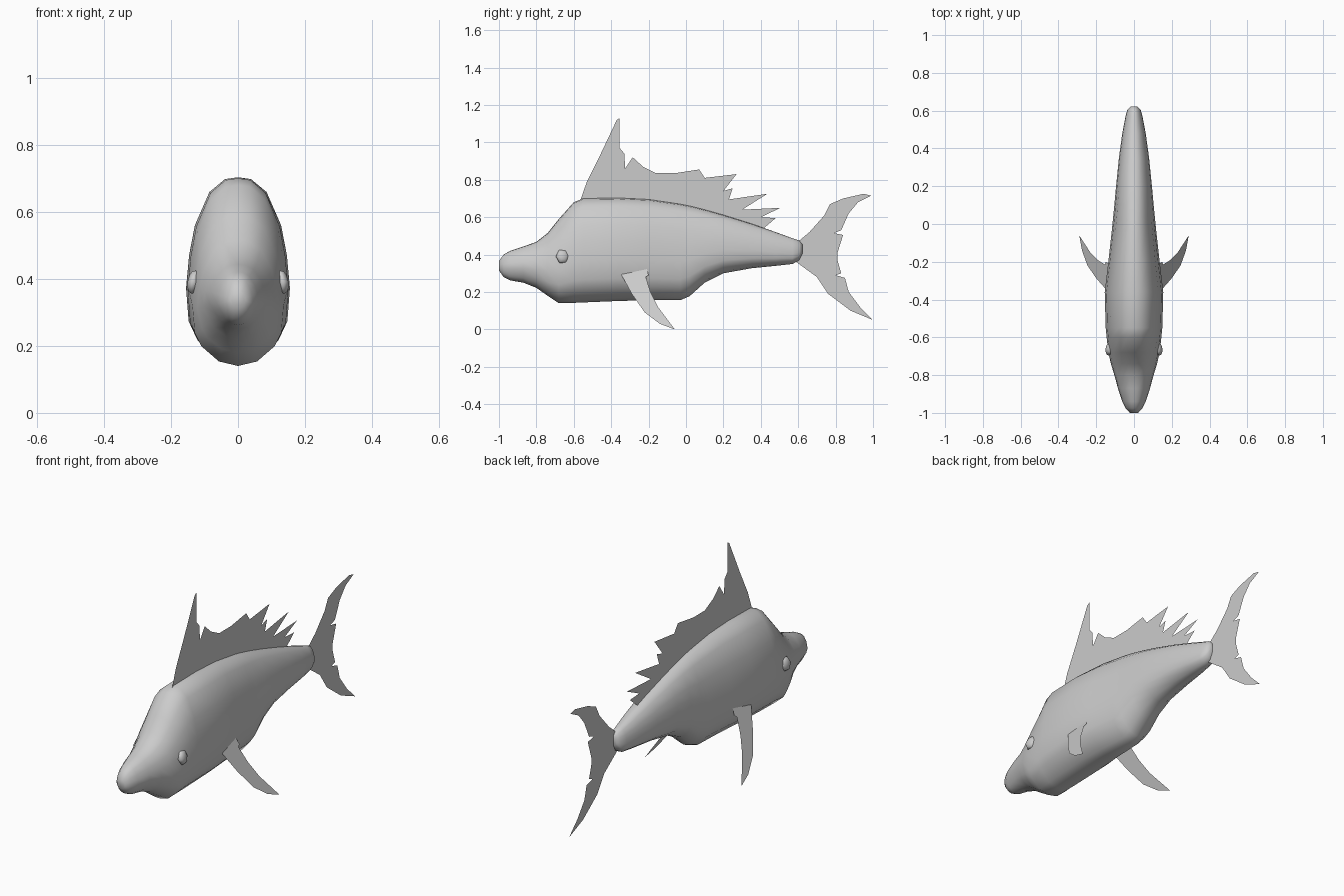
import bpy, bmesh, math
from mathutils import Matrix, Vector

if "Cube" in bpy.data.objects:
    bpy.data.objects.remove(bpy.data.objects["Cube"])


def finish(name, bm, smooth=False):
    me = bpy.data.meshes.new(name)
    bm.to_mesh(me)
    bm.free()
    ob = bpy.data.objects.new(name, me)
    bpy.context.collection.objects.link(ob)
    for p in me.polygons:
        p.use_smooth = smooth
    return ob


# Flat fin from a (y, z) outline; x follows a plane given by place(z)
def fin(name, outline, place=lambda z: 0.0, flip=False):
    bm = bmesh.new()
    vs = [bm.verts.new((place(z), y, z)) for y, z in outline]
    f = bm.faces.new(vs)
    f.normal_update()
    if flip:
        f.normal_flip()
    bmesh.ops.triangulate(bm, faces=[f])
    return finish(name, bm)


# Body: rings lofted along y as (y, top, bottom, half width, jaw narrowing)
stations = [
    (-1.0, .365, .315, .022, 1), (-.975, .40, .28, .045, .85),
    (-.94, .42, .262, .062, .78), (-.87, .443, .25, .085, .78),
    (-.80, .468, .222, .104, .85), (-.74, .515, .18, .122, .93),
    (-.68, .59, .14, .136, 1), (-.60, .68, .142, .145, 1),
    (-.55, .70, .144, .15, 1), (-.36, .703, .152, .155, 1),
    (-.2, .695, .156, .136, 1), (-.03, .67, .156, .117, 1),
    (.02, .66, .178, .112, 1), (.10, .64, .25, .104, 1),
    (.20, .612, .30, .095, 1), (.35, .565, .327, .08, 1),
    (.48, .52, .34, .062, 1), (.57, .487, .35, .045, 1),
    (.605, .475, .37, .035, 1), (.622, .455, .405, .018, 1),
]
half = [(0, 1), (.25, .99), (.55, .92), (.83, .74), (.94, .58), (1, .4),
        (.95, .22), (.8, .13), (.42, .03), (0, 0)]
bm = bmesh.new()
rings = []
for y, top, bot, w, jaw in stations:
    def point(i, side):
        u, v = half[i]
        return (side * u * w * (jaw if i > 5 else 1), y, bot + v * (top - bot))
    ring = [point(i, 1) for i in range(len(half))]
    ring += [point(i, -1) for i in range(len(half) - 2, 0, -1)]
    rings.append([bm.verts.new(p) for p in ring])
n = len(rings[0])
for a, b in zip(rings, rings[1:]):
    for i in range(n):
        bm.faces.new((a[i], a[(i + 1) % n], b[(i + 1) % n], b[i]))
bm.faces.new(rings[0])
bm.faces.new(rings[-1])
bmesh.ops.recalc_face_normals(bm, faces=bm.faces[:])
finish("body", bm, True)

# Sail-like back fin with ragged rear edge
fin("dorsal_fin", [
    (-.565, .69), (-.53, .79), (-.46, .93), (-.37, 1.12), (-.355, 1.13),
    (-.355, .97), (-.33, .94), (-.325, .86), (-.285, .92), (-.23, .87),
    (-.16, .835), (-.06, .835), (.07, .855), (.10, .81), (.27, .83),
    (.20, .74), (.25, .755), (.23, .695), (.435, .725), (.30, .64),
    (.505, .65), (.40, .60), (.48, .595), (.415, .54), (.20, .605),
    (-.03, .66), (-.30, .69)])

# Forked tail
fin("tail_fin", [
    (.60, .47), (.66, .52), (.74, .61), (.77, .67), (.84, .70), (.95, .725),
    (.99, .715), (.92, .68), (.87, .62), (.83, .53), (.79, .515), (.84, .505),
    (.81, .41), (.81, .37), (.83, .30), (.80, .29), (.85, .275), (.87, .20),
    (.93, .12), (1.0, .05), (.88, .10), (.76, .19), (.70, .28), (.59, .36)])

# Side fins and eyes, mirrored left and right
pectoral = [
    (-.35, .30), (-.21, .33), (-.20, .29), (-.215, .28), (-.19, .20),
    (-.15, .12), (-.06, 0), (-.14, .03), (-.22, .09), (-.29, .19)]
for side, label in ((1, "right"), (-1, "left")):
    fin("pectoral_fin_" + label, pectoral,
        lambda z: side * (.29 - .485 * z), side > 0)

    bm = bmesh.new()
    bmesh.ops.create_uvsphere(bm, u_segments=6, v_segments=6, radius=1)
    mat = (Matrix.Translation((side * .13, -.66, .39))
           @ Matrix.Rotation(side * math.radians(10), 4, 'Z')
           @ Matrix.Rotation(side * math.radians(-10), 4, 'Y')
           @ Matrix.Diagonal((.02, .037, .04, 1))
           @ Matrix.Rotation(math.pi / 2, 4, 'Y'))
    bmesh.ops.transform(bm, matrix=mat, verts=bm.verts[:])
    finish("eye_" + label, bm, True)
